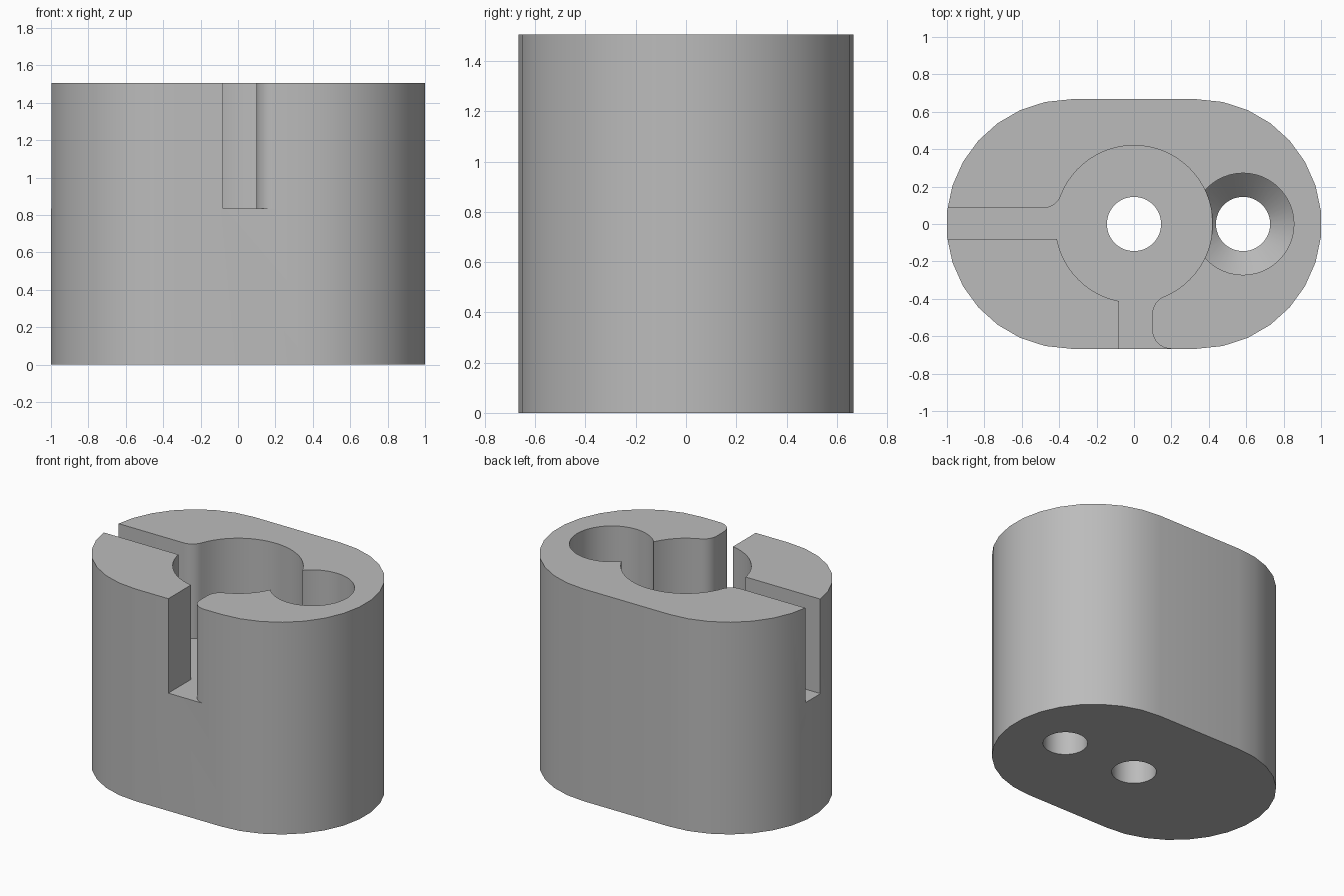
import bpy, bmesh
from math import sin, cos, radians, sqrt, atan2, degrees

cube = bpy.data.objects.get("Cube")
if cube:
    bpy.data.objects.remove(cube, do_unlink=True)

HEIGHT, FLOOR, TOP = 1.505, 0.835, 1.7
END_R, END_X = 0.667, 0.336        # rounded ends of the block
POCKET_R, FILLET = 0.42, 0.1
HOLE_R, SINK_R, SINK_X = 0.145, 0.272, 0.583

grey = bpy.data.materials.new("plain grey")
grey.use_nodes = True
colour = (0.5, 0.5, 0.5, 1)
grey.diffuse_color = colour
grey.node_tree.nodes["Principled BSDF"].inputs["Base Color"].default_value = colour


def arc(cx, cy, r, start, end, steps):
    """Points on an arc, angles in degrees."""
    angles = [radians(start + (end - start) * i / steps) for i in range(steps + 1)]
    return [(cx + r * cos(a), cy + r * sin(a)) for a in angles]


def loft(name, sections):
    """Solid through equal-sized rings given as (outline, z)."""
    bm = bmesh.new()
    rings = [[bm.verts.new((x, y, z)) for x, y in outline] for outline, z in sections]
    for low, high in zip(rings, rings[1:]):
        for i in range(len(low)):
            j = (i + 1) % len(low)
            bm.faces.new((low[i], low[j], high[j], high[i]))
    bm.faces.new(rings[0])
    bm.faces.new(rings[-1])
    bmesh.ops.recalc_face_normals(bm, faces=bm.faces)
    mesh = bpy.data.meshes.new(name)
    bm.to_mesh(mesh)
    bm.free()
    mesh.materials.append(grey)
    obj = bpy.data.objects.new(name, mesh)
    bpy.context.collection.objects.link(obj)
    return obj


def disc(x, r):
    return arc(x, 0, r, 0, 360, 48)[:-1]


# Block with rounded ends
outline = arc(END_X, 0, END_R, -90, 90, 15) + arc(-END_X, 0, END_R, 90, 270, 15)
block = loft("block", [(outline, 0), (outline, HEIGHT)])

# Pocket outline: round well, side slot and front slot with rounded corners
slot_lo, side_hi, front_hi = -0.08, 0.085, 0.098
reach = POCKET_R + FILLET
side_y = side_hi + FILLET
side_x = -sqrt(reach ** 2 - side_y ** 2)
front_x = front_hi + FILLET
front_y = -sqrt(reach ** 2 - front_x ** 2)
side_ang = degrees(atan2(side_y, side_x))
front_ang = degrees(atan2(front_y, front_x))
lip = degrees(atan2(-slot_lo, sqrt(POCKET_R ** 2 - slot_lo ** 2)))
pocket = arc(0, 0, POCKET_R, front_ang, side_ang, 40)
pocket += arc(side_x, side_y, FILLET, side_ang - 180, -90, 8)[1:]
pocket += [(-1.2, side_hi), (-1.2, slot_lo)]
pocket += arc(0, 0, POCKET_R, 180 + lip, 270 - lip, 12)
pocket += [(slot_lo, -0.8), (front_x, -0.8)]
pocket += arc(front_x, -END_R + FILLET, FILLET, 270, 180, 8)
pocket += arc(front_x, front_y, FILLET, 180, front_ang + 180, 8)[:-1]

# Cutters: pocket, centre bore, countersunk screw hole
cutters = [
    loft("pocket_cutter", [(pocket, FLOOR), (pocket, TOP)]),
    loft("bore_cutter", [(disc(0, HOLE_R), -0.2), (disc(0, HOLE_R), TOP)]),
    loft("screw_cutter", [(disc(SINK_X, HOLE_R), -0.2),
                          (disc(SINK_X, HOLE_R), FLOOR),
                          (disc(SINK_X, SINK_R), FLOOR + SINK_R - HOLE_R),
                          (disc(SINK_X, SINK_R), TOP)]),
]
bpy.ops.object.select_all(action="DESELECT")
bpy.context.view_layer.objects.active = block
block.select_set(True)
for cutter in cutters:
    cutter.hide_render = True
    mod = block.modifiers.new(cutter.name, "BOOLEAN")
    mod.operation, mod.solver, mod.object = "DIFFERENCE", "EXACT", cutter
    bpy.ops.object.modifier_apply(modifier=mod.name)
    bpy.data.objects.remove(cutter, do_unlink=True)

bpy.ops.object.shade_smooth_by_angle(angle=radians(30))
